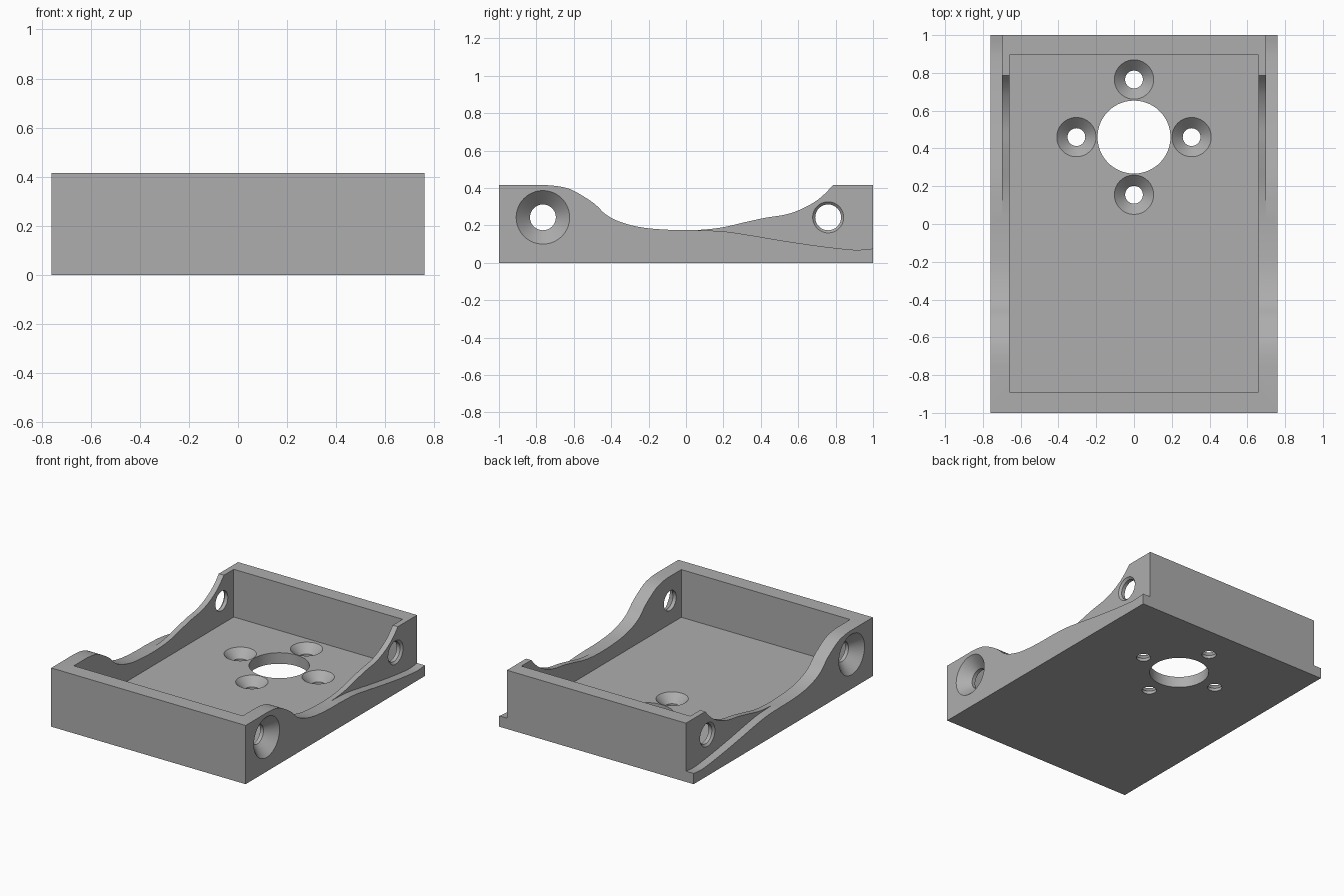
import bpy, bmesh, math
from mathutils import Vector, Matrix

if "Cube" in bpy.data.objects:
    bpy.data.objects.remove(bpy.data.objects["Cube"])

W, L, H, FLOOR = 0.76, 1.0, 0.415, 0.078   # half width, half length, height, floor level

grey = bpy.data.materials.new("mid grey")
grey.diffuse_color = (0.42, 0.42, 0.42, 1)
grey.use_nodes = True
grey.node_tree.nodes["Principled BSDF"].inputs["Base Color"].default_value = grey.diffuse_color


def finish(name, bm):
    bmesh.ops.recalc_face_normals(bm, faces=bm.faces)
    me = bpy.data.meshes.new(name)
    bm.to_mesh(me)
    bm.free()
    me.materials.append(grey)
    ob = bpy.data.objects.new(name, me)
    bpy.context.collection.objects.link(ob)
    return ob


def box(name, x0, x1, y0, y1, z0, z1):
    return prism(name, [(y0, z0), (y1, z0), (y1, z1), (y0, z1)], x0, x1)


def prism(name, pts, x0, x1):
    """Extrude a (y, z) outline along x."""
    bm = bmesh.new()
    f = bm.faces.new([bm.verts.new((x0, y, z)) for y, z in pts])
    r = bmesh.ops.extrude_face_region(bm, geom=[f])
    vs = [g for g in r["geom"] if isinstance(g, bmesh.types.BMVert)]
    bmesh.ops.translate(bm, verts=vs, vec=(x1 - x0, 0, 0))
    return finish(name, bm)


def lathe(name, profile, matrix, n=64):
    """Closed solid turned around local z from (radius, height) points."""
    bm = bmesh.new()
    rings = [[bm.verts.new(matrix @ Vector((r * math.cos(2 * math.pi * i / n),
                                            r * math.sin(2 * math.pi * i / n), h)))
              for i in range(n)] for r, h in profile]
    for a, b in zip(rings, rings[1:]):
        for i in range(n):
            j = (i + 1) % n
            bm.faces.new((a[i], a[j], b[j], b[i]))
    bm.faces.new(rings[0])
    bm.faces.new(rings[-1])
    return finish(name, bm)


def smooth(pts, steps=5):
    """Catmull-Rom curve through the points."""
    p = [Vector(q) for q in pts]
    p = [2 * p[0] - p[1]] + p + [2 * p[-1] - p[-2]]
    out = []
    for a, b, c, d in zip(p, p[1:], p[2:], p[3:]):
        for s in range(steps):
            t = s / steps
            out.append(0.5 * (2 * b + (c - a) * t + (2 * a - 5 * b + 4 * c - d) * t * t
                              + (3 * b - a - 3 * c + d) * t ** 3))
    return [tuple(q) for q in out] + [tuple(p[-2])]


body = box("tray_body", -W, W, -L, L, 0, H)
cutters = []

# Inner pocket
cutters.append(box("pocket", -0.66, 0.66, -0.89, 0.895, FLOOR, 1))

# Sweeping dip in both side walls
dip = smooth([(-0.74, H), (-0.67, 0.407), (-0.60, 0.385), (-0.495, 0.32), (-0.43, 0.26),
              (-0.36, 0.222), (-0.253, 0.192), (-0.12, 0.178), (0.04, 0.175), (0.18, 0.187),
              (0.31, 0.216), (0.42, 0.24), (0.527, 0.257), (0.61, 0.284), (0.69, 0.327),
              (0.742, 0.369), (0.785, H)])
cutters.append(prism("wall_dip", dip + [(0.785, 0.6), (-0.74, 0.6)], -0.9, 0.9))

# Outer step towards the back, leaving a thin wall and a low ledge
ledge = smooth([(0.04, 0.175), (0.20, 0.168), (0.34, 0.148), (0.47, 0.126), (0.61, 0.104),
                (0.74, 0.086), (0.876, 0.071), (0.94, 0.07), (1.0, 0.076)])
for s in (-1, 1):
    cutters.append(prism("side_step", ledge + [(1.1, 0.08), (1.1, 0.6), (0.04, 0.6)],
                         s * 0.70, s * 0.9))

# Countersunk side holes (the cone is the same front and back)
for s in (-1, 1):
    for y in (-0.765, 0.76):
        m = Matrix.Translation((s * W, y, 0.243)) @ Matrix.Rotation(s * math.pi / 2, 4, 'Y')
        cutters.append(lathe("side_hole", [(0.069, -0.2), (0.069, -0.074),
                                           (0.143, 0), (0.193, 0.05)], m))

# Large floor hole with four countersunk screw holes around it
cutters.append(lathe("centre_hole", [(0.193, -0.1), (0.193, 0.2)],
                     Matrix.Translation((0, 0.46, 0)), 96))
for k in range(4):
    a = k * math.pi / 2
    m = Matrix.Translation((0.305 * math.cos(a), 0.46 + 0.305 * math.sin(a), FLOOR))
    cutters.append(lathe("screw_hole", [(0.047, -0.2), (0.047, -0.057),
                                        (0.104, 0), (0.114, 0.01)], m))

# Cut everything out of the body
bpy.context.view_layer.objects.active = body
body.select_set(True)
for c in cutters:
    mod = body.modifiers.new("cut", 'BOOLEAN')
    mod.operation = 'DIFFERENCE'
    mod.solver = 'EXACT'
    mod.object = c
    bpy.ops.object.modifier_apply(modifier=mod.name)
    bpy.data.objects.remove(c)

bpy.ops.object.shade_smooth_by_angle(angle=math.radians(25))
